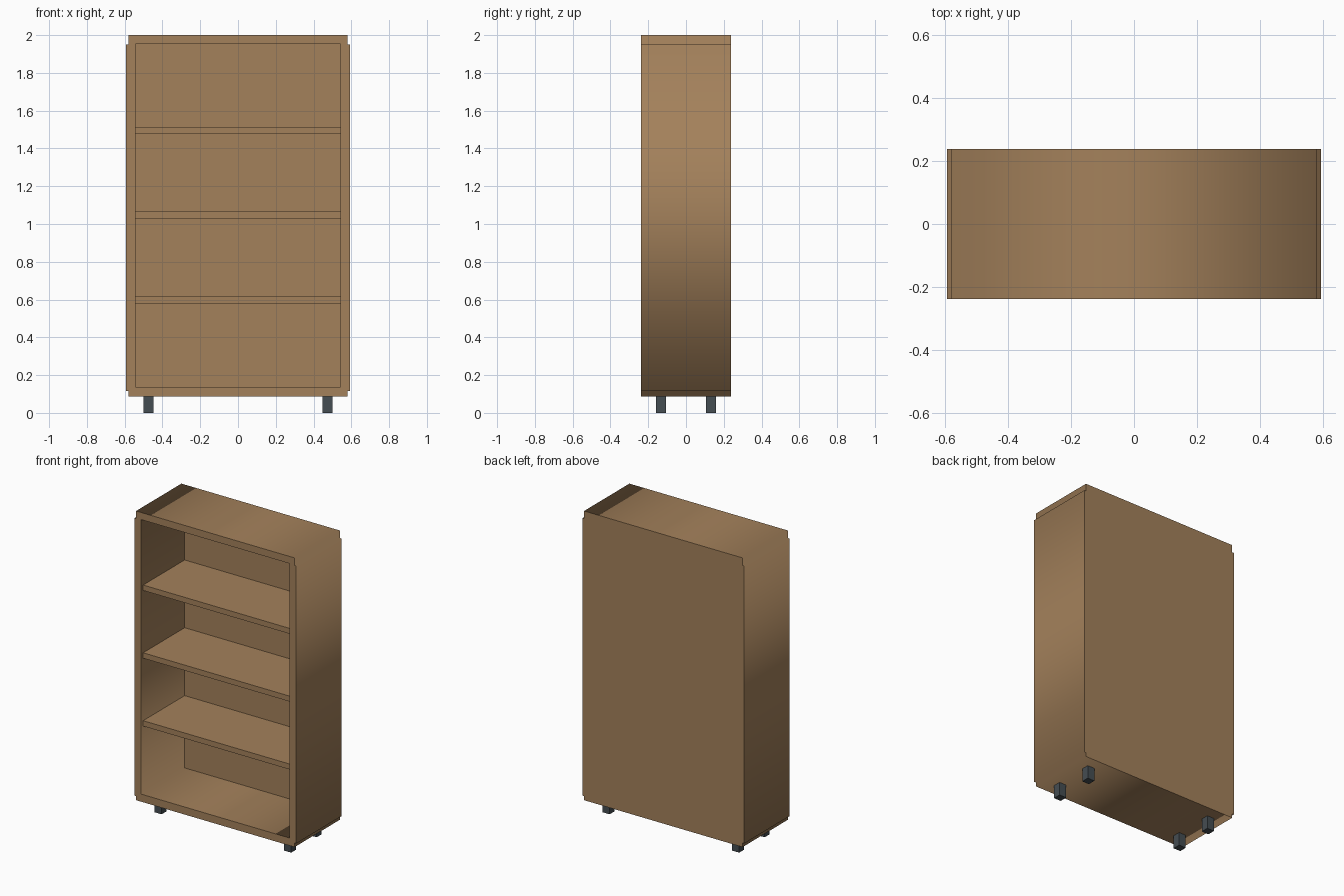
import bpy, math

if "Cube" in bpy.data.objects:
    bpy.data.objects.remove(bpy.data.objects["Cube"])

HALF_DEPTH = 0.237


def material(name, color):
    mat = bpy.data.materials.new(name)
    mat.diffuse_color = color
    mat.use_nodes = True
    mat.node_tree.nodes["Principled BSDF"].inputs["Base Color"].default_value = mat.diffuse_color
    return mat


wood = material("wood", (0.37, 0.22, 0.105, 1))
dark_metal = material("dark_metal", (0.06, 0.075, 0.085, 1))


def box(name, x0, x1, y0, y1, z0, z1, mat):
    bpy.ops.mesh.primitive_cube_add(
        size=1, location=((x0 + x1) / 2, (y0 + y1) / 2, (z0 + z1) / 2))
    ob = bpy.context.object
    ob.name = name
    ob.scale = (x1 - x0, y1 - y0, z1 - z0)
    bpy.ops.object.transform_apply(location=False, rotation=False, scale=True)
    ob.data.materials.append(mat)
    return ob


def mirrored(half):
    return half + [(-x, z) for x, z in reversed(half)]


# Outer frame: stepped outline with a rectangular opening, extruded in depth
outer = mirrored([(0.58, 0.088), (0.58, 0.115), (0.592, 0.115),
                  (0.592, 1.95), (0.58, 1.95), (0.58, 2.0)])
opening = mirrored([(0.542, 0.138), (0.542, 1.953)])
curve = bpy.data.curves.new("frame", 'CURVE')
curve.dimensions = '2D'
curve.fill_mode = 'BOTH'
curve.extrude = HALF_DEPTH
for outline in (outer, opening):
    spline = curve.splines.new('POLY')
    spline.points.add(len(outline) - 1)
    for point, (x, z) in zip(spline.points, outline):
        point.co = (x, z, 0, 1)
    spline.use_cyclic_u = True
frame = bpy.data.objects.new("frame", curve)
bpy.context.collection.objects.link(frame)
frame.rotation_euler = (math.radians(90), 0, 0)
bpy.ops.object.select_all(action='DESELECT')
frame.select_set(True)
bpy.context.view_layer.objects.active = frame
bpy.ops.object.convert(target='MESH')
frame = bpy.context.object
bpy.ops.object.transform_apply(location=False, rotation=True, scale=False)
frame.data.materials.clear()
frame.data.materials.append(wood)

# Back panel, flush with the rear of the frame
box("back_panel", -0.542, 0.542, 0.217, HALF_DEPTH, 0.138, 1.953, wood)

# Shelves, slightly set back from the front
for i, z in enumerate((0.598, 1.047, 1.495)):
    box(f"shelf_{i + 1}", -0.542, 0.542, -0.217, 0.217, z - 0.018, z + 0.018, wood)

# Square feet
for side, sx in (("left", -1), ("right", 1)):
    for end, sy in (("front", -1), ("back", 1)):
        x, y, r = sx * 0.474, sy * 0.133, 0.026
        box(f"{end}_{side}_foot", x - r, x + r, y - r, y + r, 0, 0.088, dark_metal)
